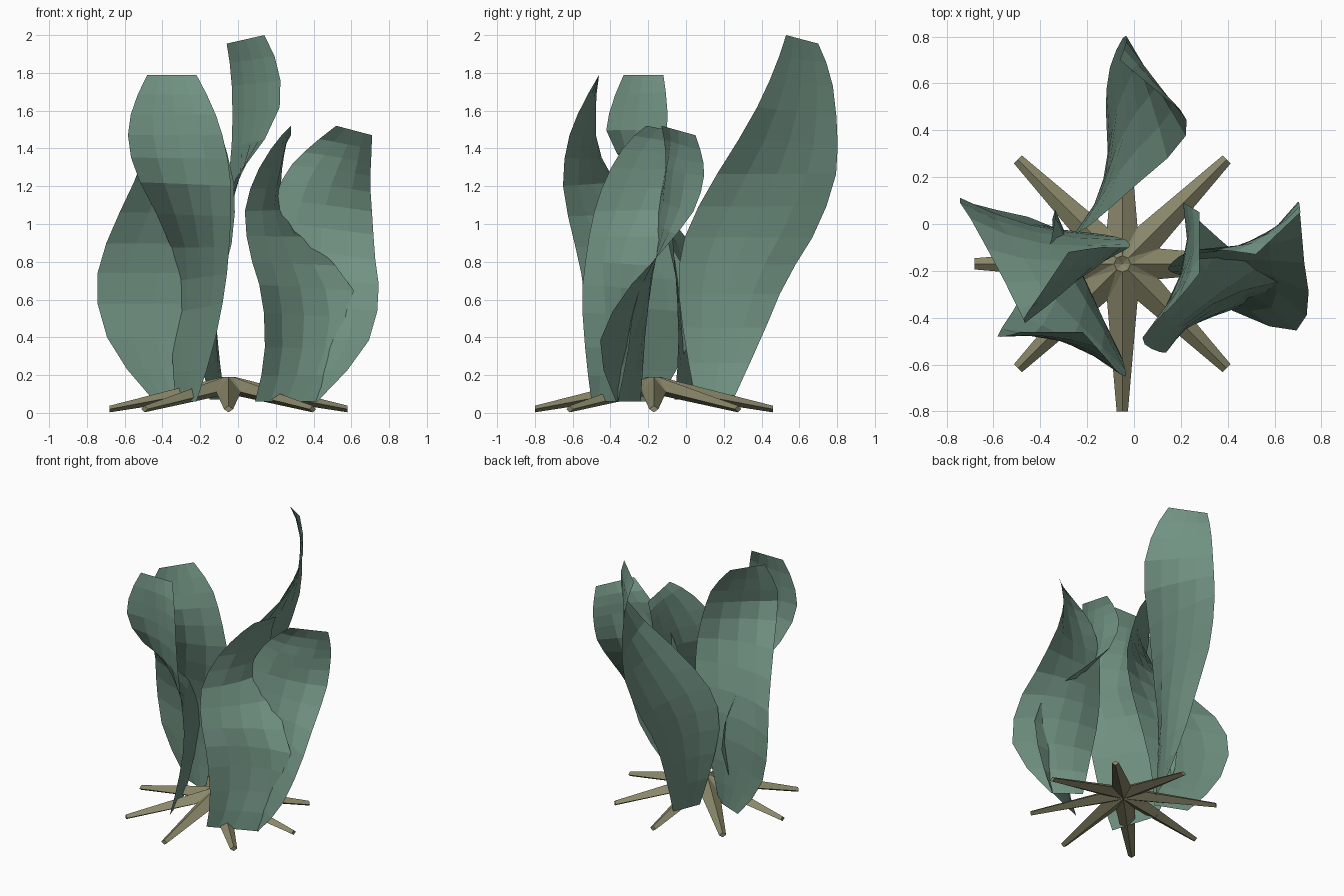
import bpy, bmesh, math
from mathutils import Vector

if "Cube" in bpy.data.objects:
    bpy.data.objects.remove(bpy.data.objects["Cube"])

def material(name, color):
    m = bpy.data.materials.new(name)
    m.diffuse_color = (*color, 1)
    m.use_nodes = True
    m.node_tree.nodes["Principled BSDF"].inputs["Base Color"].default_value = m.diffuse_color
    return m

GREEN = material("leaf_green", (0.165, 0.29, 0.225))
TAN = material("root_tan", (0.25, 0.24, 0.14))

def finish(bm, name, mat):
    me = bpy.data.meshes.new(name)
    bm.to_mesh(me)
    bm.free()
    me.materials.append(mat)
    ob = bpy.data.objects.new(name, me)
    bpy.context.collection.objects.link(ob)
    return ob

def spline(pts, n):
    """Catmull-Rom samples through the points."""
    p = [Vector(q) for q in pts]
    p = [2 * p[0] - p[1]] + p + [2 * p[-1] - p[-2]]
    out = []
    for k in range(n + 1):
        s = k / n * (len(p) - 3)
        i = min(int(s), len(p) - 4)
        t = s - i
        a, b, c, d = p[i:i + 4]
        out.append(0.5 * (2 * b + (c - a) * t + (2 * a - 5 * b + 4 * c - d) * t * t
                          + (3 * b - a - 3 * c + d) * t ** 3))
    return out

def leaf(name, cup, left, right, rows=12, cols=4):
    """Twisted blade lofted between two edges; cup gives the bow from base to tip."""
    L, R = spline(left, rows), spline(right, rows)
    B = spline([(c, 0, 0) for c in cup], rows)
    bm = bmesh.new()
    grid = []
    for l, r, b in zip(L, R, B):
        side = Vector((r.y - l.y, l.x - r.x, 0)) * b.x
        row = []
        for j in range(cols + 1):
            t = j / cols
            row.append(bm.verts.new(l.lerp(r, t) + side * 4 * t * (1 - t)))
        grid.append(row)
    for a, b in zip(grid, grid[1:]):
        for j in range(cols):
            bm.faces.new((a[j], a[j + 1], b[j + 1], b[j]))
    return finish(bm, name, GREEN)

# Tall rear leaf
leaf("leaf_back", (0, .12, .08, 0, 0),
     [(-.15, .05, .07), (-.22, -.01, .4), (-.25, -.04, .7), (-.18, 0, .95),
      (-.01, .15, 1.24), (.20, .34, 1.55), (.22, .46, 1.8), (.14, .53, 2.0)],
     [(-.07, .25, .07), (-.11, .40, .4), (-.12, .53, .7), (-.10, .68, .95),
      (-.05, .79, 1.24), (-.03, .80, 1.5), (-.035, .77, 1.77), (-.06, .70, 1.955)])
# Front left leaf, its inner edge passing through the left leaf
leaf("leaf_front_left", (0, 0, 0, -.1, 0),
     [(-.33, -.15, .06), (-.35, .0, .33), (-.335, .06, .6), (-.36, -.09, .9),
      (-.51, -.36, 1.2), (-.58, -.47, 1.42), (-.56, -.48, 1.61), (-.48, -.46, 1.79)],
     [(-.22, -.49, .06), (-.13, -.52, .35), (-.07, -.54, .65), (-.045, -.59, .9),
      (-.035, -.65, 1.18), (-.07, -.63, 1.42), (-.13, -.56, 1.61), (-.22, -.46, 1.79)])
# Left leaf
leaf("leaf_left", (0, .06, .1, .02, 0),
     [(-.45, .03, .07), (-.67, .08, .35), (-.75, .11, .65), (-.69, .01, .92),
      (-.56, -.23, 1.2), (-.47, -.41, 1.45), (-.47, -.40, 1.61), (-.42, -.33, 1.79)],
     [(-.23, -.06, .07), (-.18, -.04, .35), (-.10, -.05, .65), (-.03, -.07, .92),
      (-.02, -.10, 1.2), (-.08, -.10, 1.45), (-.15, -.10, 1.63), (-.28, -.12, 1.79)])
# Front right leaf, its inner edge passing through the right leaf
leaf("leaf_front_right", (0, -.15, .05, .13, 0),
     [(.09, -.50, .06), (.14, -.53, .3), (.13, -.55, .6), (.07, -.53, .82),
      (.035, -.49, 1.05), (.09, -.42, 1.25), (.19, -.32, 1.42), (.28, -.21, 1.52)],
     [(.42, -.36, .06), (.58, -.31, .3), (.64, -.27, .57), (.50, -.18, .8),
      (.26, .03, 1.06), (.21, .09, 1.25), (.23, .08, 1.37), (.28, .05, 1.47)])
# Right leaf
leaf("leaf_right", (0, -.12, .02, .15, 0),
     [(.25, -.24, .06), (.20, -.22, .35), (.15, -.20, .65), (.15, -.18, .9),
      (.19, -.14, 1.12), (.26, -.11, 1.28), (.37, -.11, 1.4), (.52, -.13, 1.52)],
     [(.42, -.37, .06), (.67, -.46, .34), (.745, -.35, .6), (.725, -.15, .83),
      (.71, .03, 1.05), (.70, .09, 1.22), (.705, .09, 1.34), (.71, .05, 1.47)])

# Eight-armed root star with diamond-section arms
bm = bmesh.new()
C = Vector((-.05, -.17, 0))

def ring(r, z, turn=0.0, n=8):
    return [bm.verts.new(C + Vector((r * math.cos((i + turn) * math.tau / n),
                                     r * math.sin((i + turn) * math.tau / n), z))) for i in range(n)]

dimple, under = bm.verts.new(C + Vector((0, 0, .17))), bm.verts.new(C + Vector((0, 0, .10)))
cap, valley = ring(.035, .19), ring(.17, .11, .5)
tip_top, tip_low = ring(.63, .038), ring(.63, .003)
for i in range(8):
    j = (i + 1) % 8
    a = i * math.tau / 8
    out, side = Vector((math.cos(a), math.sin(a), 0)), Vector((-math.sin(a), math.cos(a), 0))
    sl, sr = [bm.verts.new(C + out * .63 + side * s + Vector((0, 0, .02))) for s in (.024, -.024)]
    vl, vr = valley[i], valley[i - 1]
    bm.faces.new((dimple, cap[i], cap[j]))
    bm.faces.new((cap[i], vl, cap[j]))
    bm.faces.new((cap[i], tip_top[i], sl, vl))
    bm.faces.new((cap[i], vr, sr, tip_top[i]))
    bm.faces.new((under, vl, sl, tip_low[i]))
    bm.faces.new((under, tip_low[i], sr, vr))
    bm.faces.new((tip_top[i], sr, tip_low[i], sl))
bmesh.ops.recalc_face_normals(bm, faces=bm.faces)
finish(bm, "root_star", TAN)
